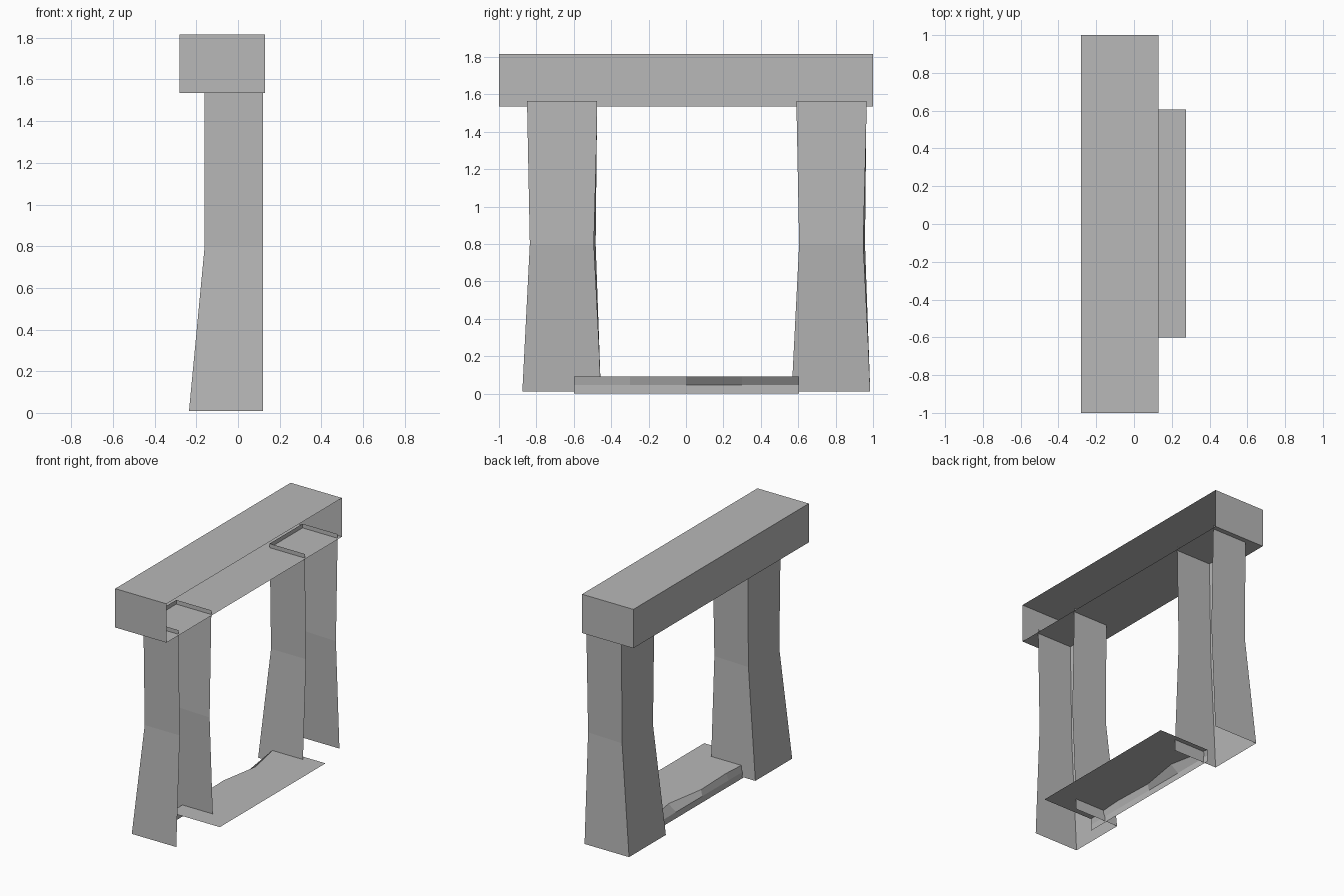
import bpy
import bmesh

cube = bpy.data.objects.get("Cube")
if cube:
    bpy.data.objects.remove(cube, do_unlink=True)

stone = bpy.data.materials.new("plain grey")
stone.use_nodes = True
grey = (0.48, 0.48, 0.48, 1)
stone.diffuse_color = grey
stone.node_tree.nodes["Principled BSDF"].inputs["Base Color"].default_value = grey


def shell(name, rows, caps=False):
    """Open sheet through rows of points, with optional closed ends."""
    bm = bmesh.new()
    grid = [[bm.verts.new(p) for p in row] for row in rows]
    for lower, upper in zip(grid, grid[1:]):
        for j in range(len(lower) - 1):
            bm.faces.new((lower[j], upper[j], upper[j + 1], lower[j + 1]))
    if caps:
        bm.faces.new([row[0] for row in reversed(grid)])
        bm.faces.new([row[-1] for row in grid])
    mesh = bpy.data.meshes.new(name)
    bm.to_mesh(mesh)
    bm.free()
    mesh.materials.append(stone)
    obj = bpy.data.objects.new(name, mesh)
    bpy.context.collection.objects.link(obj)
    return obj


# Lintel: box left open on its +x side
profile = [(0.13, 1.535), (-0.28, 1.535), (-0.28, 1.815), (0.13, 1.815)]
shell("lintel", [[(x, y, z) for y in (-1, 1)] for x, z in profile], caps=True)

# Pillars: waisted three-sided walls, open at +x, top and bottom
# each level: height, back x, near y, far y at the back, far y at the front
levels = [
    (0.01, -0.235, -0.875, -0.455, -0.455),
    (0.8, -0.16, -0.835, -0.483, -0.495),
    (1.565, -0.16, -0.85, -0.475, -0.475),
]
for name, shift in (("front_pillar", 0), ("back_pillar", 1.44)):
    shell(name, [[(0.12, near + shift, z), (back, near + shift, z),
                  (back, far + shift, z), (0.12, front + shift, z)]
                 for z, back, near, far, front in levels])

# Doorstep: flat tread with a worn rear edge and a low rear wall
stations = [-0.6, -0.3, 0, 0.3, 0.605]
wear = [0, 0.02, 0.01, 0.06, 0]
shell("doorstep", [
    [(-0.13, y, 0) for y in stations],
    [(-0.13, y, 0.045) for y in stations],
    [(-0.13 + w, y, 0.09) for y, w in zip(stations, wear)],
    [(0.275, y, 0.09) for y in stations],
])
